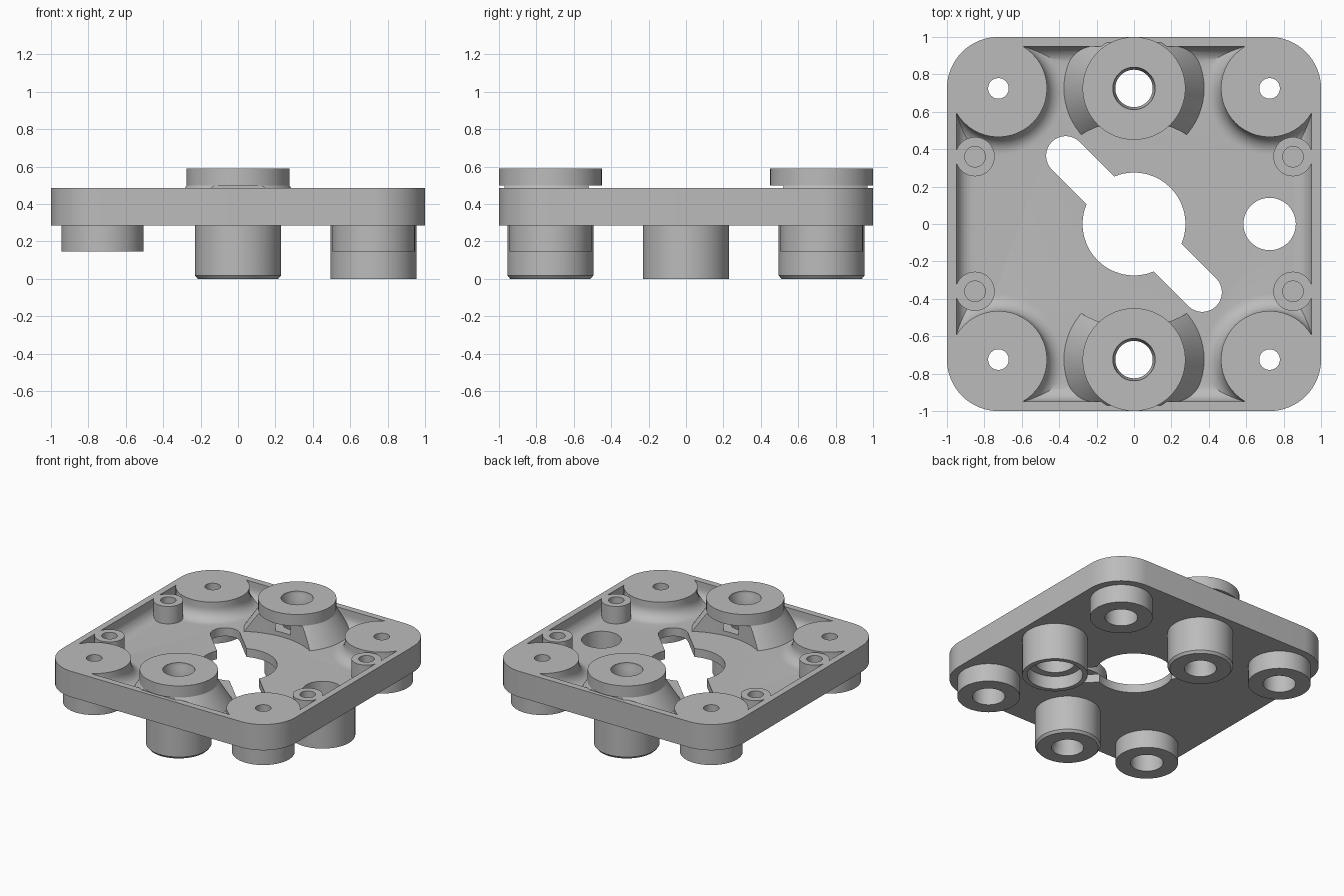
import bpy, bmesh, math

if "Cube" in bpy.data.objects:
    bpy.data.objects.remove(bpy.data.objects["Cube"], do_unlink=True)

grey = bpy.data.materials.new("plain_grey")
grey.use_nodes = True
GREY = (0.5, 0.5, 0.5, 1)
grey.diffuse_color = GREY
grey.node_tree.nodes["Principled BSDF"].inputs["Base Color"].default_value = GREY

BOTTOM, FLOOR, RIM, CAP = 0.285, 0.35, 0.485, 0.59
C = 0.725       # spacing of the main bosses
SIGNS = [(1, 1), (-1, 1), (-1, -1), (1, -1)]


def loft(name, rings):
    """Closed solid through rings of equal point count, capped at both ends."""
    bm = bmesh.new()
    layers = [[bm.verts.new(p) for p in ring] for ring in rings]
    n = len(layers[0])
    for a, b in zip(layers, layers[1:]):
        for i in range(n):
            j = (i + 1) % n
            bm.faces.new((a[i], a[j], b[j], b[i]))
    bm.faces.new(layers[0][::-1])
    bm.faces.new(layers[-1])
    bmesh.ops.recalc_face_normals(bm, faces=bm.faces[:])
    mesh = bpy.data.meshes.new(name)
    bm.to_mesh(mesh)
    bm.free()
    mesh.materials.append(grey)
    obj = bpy.data.objects.new(name, mesh)
    bpy.context.collection.objects.link(obj)
    return obj


def lathe(name, x, y, profile, n=64):
    """Turned solid from (radius, height) pairs."""
    turn = [2 * math.pi * i / n for i in range(n)]
    return loft(name, [[(x + r * math.cos(a), y + r * math.sin(a), z) for a in turn]
                       for r, z in profile])


def rod(name, x, y, r, z0, z1):
    return lathe(name, x, y, [(r, z0), (r, z1)])


def combine(target, tool, operation):
    mod = target.modifiers.new("combine", "BOOLEAN")
    mod.operation, mod.solver, mod.object = operation, "EXACT", tool
    bpy.context.view_layer.objects.active = target
    bpy.ops.object.modifier_apply(modifier=mod.name)
    bpy.data.objects.remove(tool, do_unlink=True)


def add(tool):
    combine(plate, tool, "UNION")


def cut(tool):
    combine(plate, tool, "DIFFERENCE")


# Rounded square plate
def rounded_square(z, r=0.275, n=16):
    pts = []
    for q, (sx, sy) in enumerate(SIGNS):
        for i in range(n + 1):
            a = math.pi / 2 * (q + i / n)
            pts.append((sx * C + r * math.cos(a), sy * C + r * math.sin(a), z))
    return pts


plate = loft("mounting_plate", [rounded_square(BOTTOM), rounded_square(RIM)])


# Pocket outline goes around the corner bosses; inset d gives the floor fillet
def pocket_ring(d, z, n=28):
    half, r = 0.95 - d, 0.26 + d
    swing = math.acos((half - C) / r)
    pts = []
    for q, (sx, sy) in enumerate(SIGNS):
        start, end = -swing, swing - 1.5 * math.pi
        for i in range(n + 1):
            a = start + (end - start) * i / n + q * math.pi / 2
            pts.append((sx * C + r * math.cos(a), sy * C + r * math.sin(a), z))
    return pts


FILLET = 0.09
steps = [math.pi / 2 * i / 8 for i in range(9)]
rings = [pocket_ring(0, RIM + 0.1)]
rings += [pocket_ring(FILLET * (1 - math.cos(a)), FLOOR + FILLET * (1 - math.sin(a)))
          for a in steps]
cut(loft("pocket", rings))

# Small standoffs along the side walls, with blind holes
for sx, sy in SIGNS:
    add(rod("standoff", sx * 0.85, sy * 0.36, 0.105, 0.31, RIM))
    cut(rod("standoff_hole", sx * 0.85, sy * 0.36, 0.055, FLOOR + 0.01, 0.6))

# Flared pedestals and raised caps at front and back
for s in (1, -1):
    flare = lathe("flare", 0, s * C, [(0.408, 0.3), (0.275, 0.5), (0.26, 0.54)])
    keep = loft("keep_inside", [[(-0.6, -0.97, z), (0.6, -0.97, z),
                                 (0.6, 0.97, z), (-0.6, 0.97, z)] for z in (0.2, 0.7)])
    combine(flare, keep, "INTERSECT")
    combine(flare, rod("clearance", 0, 0, 0.555, 0.32, 0.5), "DIFFERENCE")
    add(flare)
    add(rod("cap", 0, s * C, 0.275, 0.5, CAP))
    # Chamfered peg below, inner chamber and bore
    add(lathe("peg", 0, s * C, [(0.215, 0), (0.23, 0.018), (0.23, 0.3)]))
    cut(rod("chamber", 0, s * C, 0.185, 0.385, 0.46))
    cut(lathe("bore", 0, s * C, [(0.113, -0.1), (0.113, 0.03), (0.1, 0.06),
                                 (0.1, 0.54), (0.113, 0.57), (0.113, 0.7)]))

# Corner feet with counterbored screw holes
for sx, sy in SIGNS:
    add(rod("corner_foot", sx * C, sy * C, 0.22, 0.145, 0.3))
    cut(lathe("screw_hole", sx * C, sy * C,
              [(0.115, 0.05), (0.115, 0.38), (0.055, 0.381), (0.055, 0.6)]))

# Wide side peg with stepped through hole
add(rod("side_peg", C, 0, 0.23, 0, 0.3))
cut(lathe("side_hole", C, 0, [(0.195, -0.1), (0.195, 0.1), (0.14, 0.101), (0.14, 0.6)]))

# Central opening with a diagonal slot
cut(rod("centre_hole", 0, 0, 0.275, 0.2, 0.42))


def slot_ring(z, n=16):
    pts = []
    for k, s in enumerate((-1, 1)):
        for i in range(n + 1):
            a = math.pi * (0.25 + k + i / n)
            pts.append((s * 0.365 + 0.105 * math.cos(a), -s * 0.365 + 0.105 * math.sin(a), z))
    return pts


cut(loft("slot", [slot_ring(0.2), slot_ring(0.42)]))

# Smooth the round surfaces, keep machined edges crisp
bpy.ops.object.select_all(action="DESELECT")
plate.select_set(True)
bpy.context.view_layer.objects.active = plate
bpy.ops.object.shade_smooth_by_angle(angle=math.radians(25))
